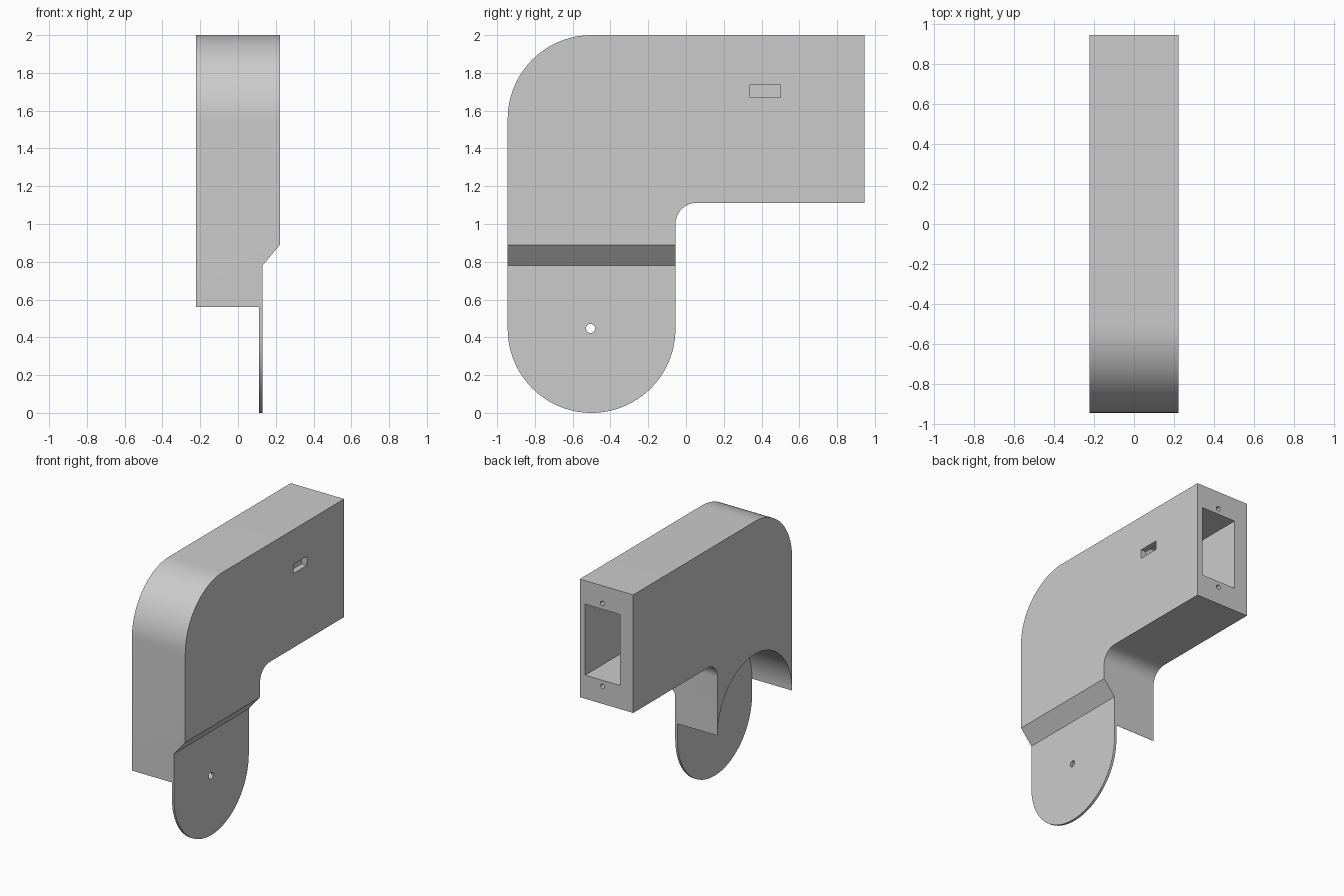
import bpy, bmesh
from math import sin, cos, radians

if "Cube" in bpy.data.objects:
    bpy.data.objects.remove(bpy.data.objects["Cube"], do_unlink=True)

HALF_W, HALF_L, R = 0.222, 0.944, 0.444   # half width, half length, big radius
LEG_Y = -0.5                              # centre line of the leg
ARM_Z = 1.556                             # centre height of the arm

grey = bpy.data.materials.new("plain grey")
grey.use_nodes = True
grey.diffuse_color = (0.6, 0.6, 0.6, 1)
grey.node_tree.nodes["Principled BSDF"].inputs["Base Color"].default_value = (0.6, 0.6, 0.6, 1)


def arc(cx, cy, r, start, end, steps=24):
    angles = [radians(start + (end - start) * i / steps) for i in range(steps + 1)]
    return [(cx + r * cos(a), cy + r * sin(a)) for a in angles]


def rect(a0, a1, b0, b1):
    return [(a0, b0), (a1, b0), (a1, b1), (a0, b1)]


def prism(name, points, axis, t0, t1):
    """Extrude a closed profile along x or y from t0 to t1."""
    bm = bmesh.new()
    place = (lambda a, b: (t0, a, b)) if axis == "x" else (lambda a, b: (a, t0, b))
    face = bm.faces.new([bm.verts.new(place(a, b)) for a, b in points])
    new = bmesh.ops.extrude_face_region(bm, geom=[face])["geom"]
    shift = (t1 - t0, 0, 0) if axis == "x" else (0, t1 - t0, 0)
    bmesh.ops.translate(bm, vec=shift, verts=[v for v in new if isinstance(v, bmesh.types.BMVert)])
    bmesh.ops.recalc_face_normals(bm, faces=bm.faces)
    mesh = bpy.data.meshes.new(name)
    bm.to_mesh(mesh)
    bm.free()
    mesh.materials.append(grey)
    obj = bpy.data.objects.new(name, mesh)
    bpy.context.collection.objects.link(obj)
    return obj


# Elbow bracket: horizontal arm, rounded corner, leg ending in a round tongue
outline = arc(LEG_Y, R, R, 180, 360, 48)
outline += arc(0.056, 1.001, 0.111, 180, 90, 16)
outline += [(HALF_L, 1.112), (HALF_L, 2)]
outline += arc(LEG_Y, 2 - R, R, 90, 180)
body = prism("elbow_bracket", outline, "x", -HALF_W, HALF_W)

# Arched recess that leaves only the thin tongue plate
arch = [(-1.1, -0.1), (0.1, -0.1), (0.1, 0.56)]
arch += arc(LEG_Y, 0.56, R - 0.0015, 0, 180, 48) + [(-1.1, 0.56)]
cutters = [prism("arch_cutter", arch, "x", -0.5, 0.111)]

# Sloped step from the leg to the tongue
step = [(0.129, -0.1), (0.5, -0.1), (0.5, 0.89), (HALF_W, 0.89), (0.129, 0.78)]
cutters.append(prism("step_cutter", step, "y", -1.1, 0.02))

# Pivot hole in the tongue
cutters.append(prism("pivot_cutter", arc(LEG_Y - 0.005, 0.447, 0.024, 0, 345, 23), "x", 0, 0.3))

# Pocket in the arm end, with a screw hole above and below
cutters.append(prism("pocket_cutter", rect(-0.111, 0.178, ARM_Z - 0.267, ARM_Z + 0.267), "y", 0.28, 1.1))
for side in (-1, 1):
    hole = arc(0.034, ARM_Z + side * 0.311, 0.017, 0, 345, 23)
    cutters.append(prism("screw_cutter", hole, "y", 0.72, 1.1))

# Cable slot through the side wall into the pocket
cutters.append(prism("slot_cutter", rect(0.34, 0.5, 1.67, 1.738), "x", 0.1, 0.3))

bpy.ops.object.select_all(action="DESELECT")
bpy.context.view_layer.objects.active = body
body.select_set(True)
for cutter in cutters:
    cutter.hide_render = True
    mod = body.modifiers.new(cutter.name, "BOOLEAN")
    mod.operation, mod.solver, mod.object = "DIFFERENCE", "EXACT", cutter
    bpy.ops.object.modifier_apply(modifier=mod.name)
    bpy.data.objects.remove(cutter, do_unlink=True)

bpy.ops.object.shade_smooth_by_angle(angle=radians(30))
